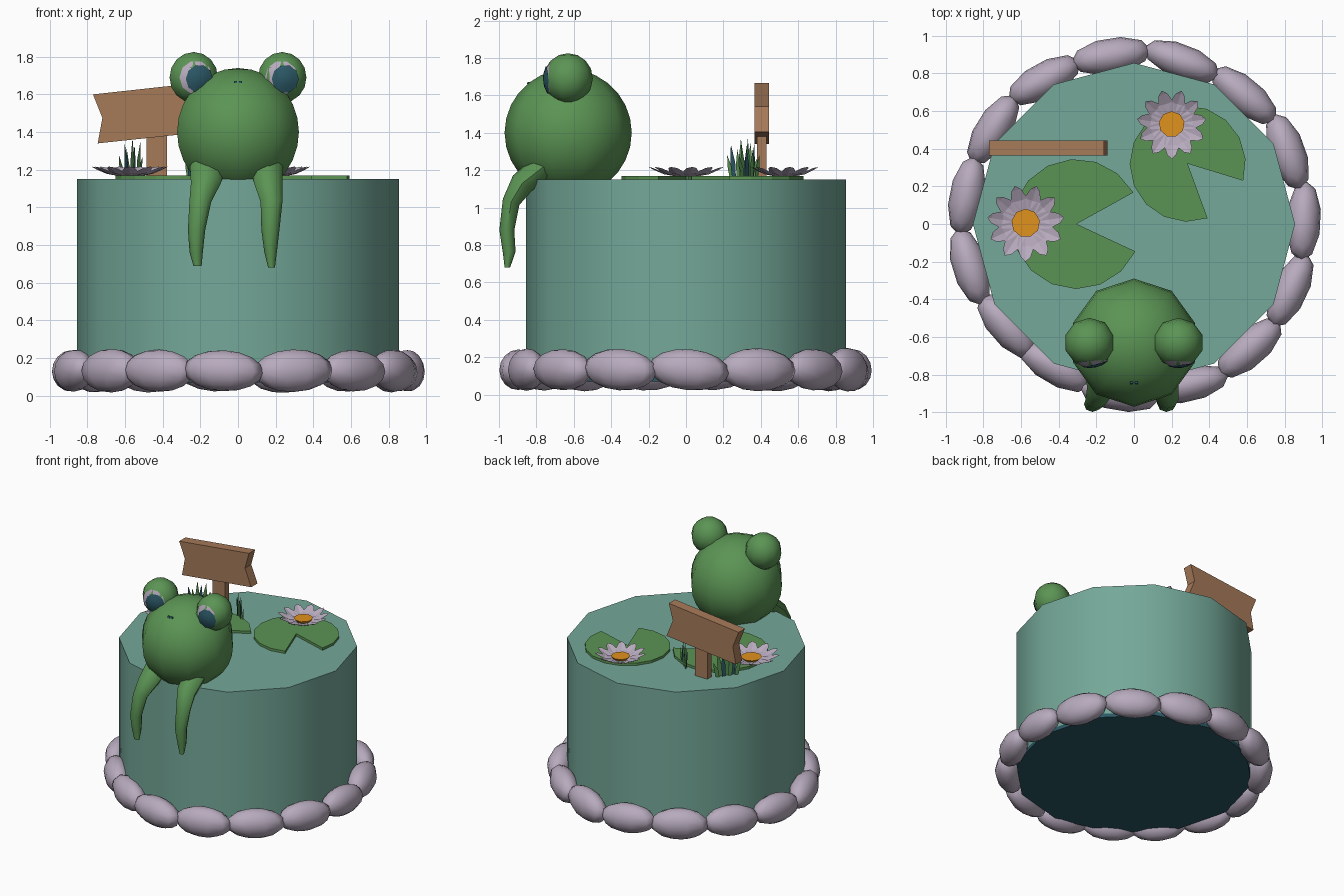
import bpy, bmesh, math, random
from mathutils import Matrix, Vector

if "Cube" in bpy.data.objects:
    bpy.data.objects.remove(bpy.data.objects["Cube"])

random.seed(4)
rad = math.radians


def material(name, hexcol):
    c = [int(hexcol[i:i + 2], 16) / 255 for i in (0, 2, 4)]
    lin = [v / 12.92 if v <= 0.04045 else ((v + 0.055) / 1.055) ** 2.4 for v in c]
    m = bpy.data.materials.new(name)
    m.diffuse_color = (*lin, 1)
    m.use_nodes = True
    m.node_tree.nodes["Principled BSDF"].inputs["Base Color"].default_value = m.diffuse_color
    return m


TEAL = material("pond_teal", "74A898")
DARK = material("dark_teal", "2B5866")
GREEN = material("leaf_green", "5B9454")
PALE = material("pale_mauve", "B7AABD")
ORANGE = material("orange", "E0921E")
WOOD = material("wood_brown", "A67A59")


def finish(bm, name, mats, smooth=None):
    """Turn a bmesh into an object, optionally smooth below an angle."""
    me = bpy.data.meshes.new(name)
    bm.to_mesh(me)
    bm.free()
    for m in mats:
        me.materials.append(m)
    ob = bpy.data.objects.new(name, me)
    bpy.context.collection.objects.link(ob)
    if smooth:
        for p in me.polygons:
            p.use_smooth = True
        me.set_sharp_from_angle(angle=rad(smooth))
    return ob


def ball(name, mat, matrix, segs, rings):
    bm = bmesh.new()
    bmesh.ops.create_uvsphere(bm, u_segments=segs, v_segments=rings, radius=1, matrix=matrix)
    return finish(bm, name, [mat], 80)


def prism(name, mat, pts, vec):
    """Extrude a closed outline along a vector."""
    bm = bmesh.new()
    f = bm.faces.new([bm.verts.new(p) for p in pts])
    r = bmesh.ops.extrude_face_region(bm, geom=[f], use_keep_orig=True)
    bmesh.ops.translate(bm, vec=vec, verts=[v for v in r["geom"] if isinstance(v, bmesh.types.BMVert)])
    bmesh.ops.recalc_face_normals(bm, faces=bm.faces)
    return finish(bm, name, [mat])


# pond drum: twelve sides, dark band and dark underside
bm = bmesh.new()
rings = [[bm.verts.new((0.855 * math.cos(rad(30 * i)), 0.855 * math.sin(rad(30 * i)), z))
          for i in range(12)] for z in (0.07, 0.1, 1.15)]
for k in range(2):
    for i in range(12):
        j = (i + 1) % 12
        bm.faces.new((rings[k][i], rings[k][j], rings[k + 1][j], rings[k + 1][i]))
bm.faces.new(rings[0][::-1])
bm.faces.new(rings[2])
for f in bm.faces:
    f.material_index = 1 if f.calc_center_median().z < 0.09 else 0
finish(bm, "pond_drum", [TEAL, DARK], 40)

# ring of stones round the foot
for i in range(15):
    a = 1 + 24.2 * i if i < 10 else 1 + 24 * i
    r = 0.865 if i in (9, 10) else 0.9
    m = (Matrix.Rotation(rad(a), 4, 'Z') @ Matrix.Translation((r, 0, 0.133))
         @ Matrix.Rotation(rad(random.uniform(-6, 3)), 4, 'Z')
         @ Matrix.Rotation(rad(random.uniform(-6, 6)), 4, 'X')
         @ Matrix.Diagonal((random.uniform(0.09, 0.098), 0.215, random.uniform(0.108, 0.117), 1)))
    ball("stone", PALE, m, 10, 8)


# lily pads with a wedge cut out
def pad(cx, cy, r, a0, a1):
    pts = [(cx, cy, 1.145)]
    for i in range(15):
        a = rad(a0 + (a1 - a0) * i / 14)
        pts.append((cx + r * math.cos(a), cy + r * math.sin(a), 1.145))
    prism("lily_pad", GREEN, pts, (0, 0, 0.024))


pad(-0.305, 0, 0.345, 29, 335)
pad(0.285, 0.32, 0.308, -17, -290 + 220 - 0 + 360)


# water lilies: a bowl of petals with a raised orange heart
def flower(cx, cy, r):
    bm = bmesh.new()
    n = 11
    for i in range(n):
        a = rad(90 + 360 / n * (i + 0.5))
        prof = [(0.1, 0.03, 1.160), (0.6, 0.045, 1.178), (0.88, 0.026, 1.203)]

        def put(f, w, z):
            u, v = f * r, w * r / 0.2
            return bm.verts.new((cx + u * math.cos(a) - v * math.sin(a),
                                 cy + u * math.sin(a) + v * math.cos(a), z))
        mid = [put(f, 0, z) for f, w, z in prof]
        tip = put(1, 0, 1.217)
        for s in (-1, 1):
            side = [put(f, s * w, z + 0.008) for f, w, z in prof]
            row = [(mid[k], mid[k + 1], side[k + 1], side[k]) for k in range(2)] + [(mid[2], tip, side[2])]
            for q in row:
                bm.faces.new(q if s < 0 else q[::-1])
    bmesh.ops.recalc_face_normals(bm, faces=bm.faces)
    for f in bm.faces:
        if f.normal.z < 0:
            f.normal_flip()
    finish(bm, "lily_petals", [PALE])
    bm = bmesh.new()
    bmesh.ops.create_cone(bm, cap_ends=True, segments=9, radius1=0.05, radius2=0.37 * r, depth=0.025,
                          matrix=Matrix.Translation((cx, cy, 1.178)))
    finish(bm, "lily_heart", [ORANGE])


flower(-0.575, 0.005, 0.205)
flower(0.2, 0.53, 0.185)

# wooden sign: ribbon-ended board on a post
board = [(-0.77, 1.60), (-0.72, 1.475), (-0.745, 1.34), (-0.14, 1.405), (-0.195, 1.54), (-0.16, 1.667)]
prism("sign_board", WOOD, [(x, 0.365, z) for x, z in board], (0, 0.078, 0))
post = [(-0.487, 1.14), (-0.378, 1.14), (-0.378, 1.42), (-0.487, 1.42)]
prism("sign_post", WOOD, [(x, 0.38, z) for x, z in post], (0, 0.05, 0))


# reed tufts: thin blades fanned along a line, some of them dark
def reeds(p, q):
    bm = bmesh.new()
    p, q = Vector(p), Vector(q)
    d = q - p
    for i in range(7):
        t = 0.15 + 0.7 * i / 6
        lean = (t - 0.5) * 0.5
        h = (0.13, 0.19, 0.16, 0.22, 0.18, 0.2, 0.12)[i]
        off = Vector((-d.y, d.x)).normalized() * (0.006 * (-1) ** i)
        base = p + d * t + off
        w = d.normalized() * 0.016

        def v(u, z):
            return bm.verts.new((u.x, u.y, z))
        m = base + d * lean * 0.4
        f = bm.faces.new([v(base - w * .8, 1.145), v(base + w * .8, 1.145), v(m + w, 1.145 + h * .5),
                          v(base + d * lean, 1.15 + h), v(m - w, 1.145 + h * .5)])
        f.material_index = 1 if i % 3 == 1 else 0
    r = bmesh.ops.solidify(bm, geom=bm.faces[:], thickness=0.006)
    finish(bm, "reeds", [GREEN, DARK])


reeds((-0.625, 0.22), (-0.505, 0.375))
reeds((-0.28, 0.385), (-0.16, 0.285))

# frog body
ball("frog_body", GREEN, Matrix.Translation((0, -0.63, 1.4)) @ Matrix.Diagonal((0.34, 0.34, 0.34, 1)), 10, 14)


# curved painted patch lying on an eyeball
def patch(name, mat, c, R, dx, dz, w, h, sides=10):
    bm = bmesh.new()

    def v(x, z):
        y = -0.95 * math.sqrt(max(R * R - x * x - z * z, 0))
        return bm.verts.new((c[0] + x, c[1] + y, c[2] + z))
    mid = v(dx, dz)
    loops = [[v(dx + w * k * math.cos(math.tau * i / sides), dz + h * k * math.sin(math.tau * i / sides))
              for i in range(sides)] for k in (0.5, 1)]
    for i in range(sides):
        j = (i + 1) % sides
        bm.faces.new((mid, loops[0][i], loops[0][j]))
        bm.faces.new((loops[0][i], loops[1][i], loops[1][j], loops[0][j]))
    finish(bm, name, [mat], 80)


for s in (-1, 1):
    c = (0.235 * s, -0.63, 1.69)
    ball("frog_eyeball", GREEN, Matrix.Translation(c) @ Matrix.Diagonal((0.135, 0.132, 0.135, 1)), 10, 8)
    patch("eye_white", PALE, c, 0.137, 0.012 if s < 0 else -0.004, 0.0, 0.088, 0.09)
    patch("eye_pupil", DARK, c, 0.142, 0.03 if s < 0 else 0.016, -0.008, 0.072, 0.075)
    # nostril dashes
    x = 0.013 * s
    prism("nostril", DARK, [(x - 0.008, -0.852, 1.66), (x + 0.008, -0.852, 1.66),
                            (x + 0.008, -0.846, 1.672), (x - 0.008, -0.846, 1.672)], (0, 0.009, 0))


# dangling front legs: tapering tubes
def leg(path):
    bm = bmesh.new()
    n = 8
    rings = []
    for x, y, z, rx, ry, tilt in path:
        rot = Matrix.Rotation(rad(tilt), 3, 'X')
        rings.append([bm.verts.new(Vector((x, y, z)) + rot @ Vector(
            (rx * math.cos(math.tau * i / n), ry * math.sin(math.tau * i / n), 0))) for i in range(n)])
    for a, b in zip(rings, rings[1:]):
        for i in range(n):
            bm.faces.new((a[i], b[i], b[(i + 1) % n], a[(i + 1) % n]))
    bm.faces.new(rings[0])
    bm.faces.new(rings[-1][::-1])
    bmesh.ops.recalc_face_normals(bm, faces=bm.faces)
    finish(bm, "frog_leg", [GREEN], 50)


leg([(-0.16, -0.76, 1.22, 0.095, 0.07, -50), (-0.17, -0.875, 1.13, 0.08, 0.065, -40),
     (-0.2, -0.935, 1.03, 0.058, 0.047, -20), (-0.22, -0.958, 0.88, 0.046, 0.04, 0),
     (-0.222, -0.945, 0.76, 0.035, 0.034, 8), (-0.215, -0.955, 0.69, 0.022, 0.015, 0)])
leg([(0.155, -0.76, 1.22, 0.085, 0.07, -50), (0.16, -0.875, 1.13, 0.075, 0.065, -40),
     (0.178, -0.935, 1.03, 0.058, 0.047, -20), (0.172, -0.958, 0.88, 0.048, 0.04, 0),
     (0.173, -0.945, 0.76, 0.033, 0.034, 8), (0.178, -0.955, 0.68, 0.018, 0.015, 0)])
